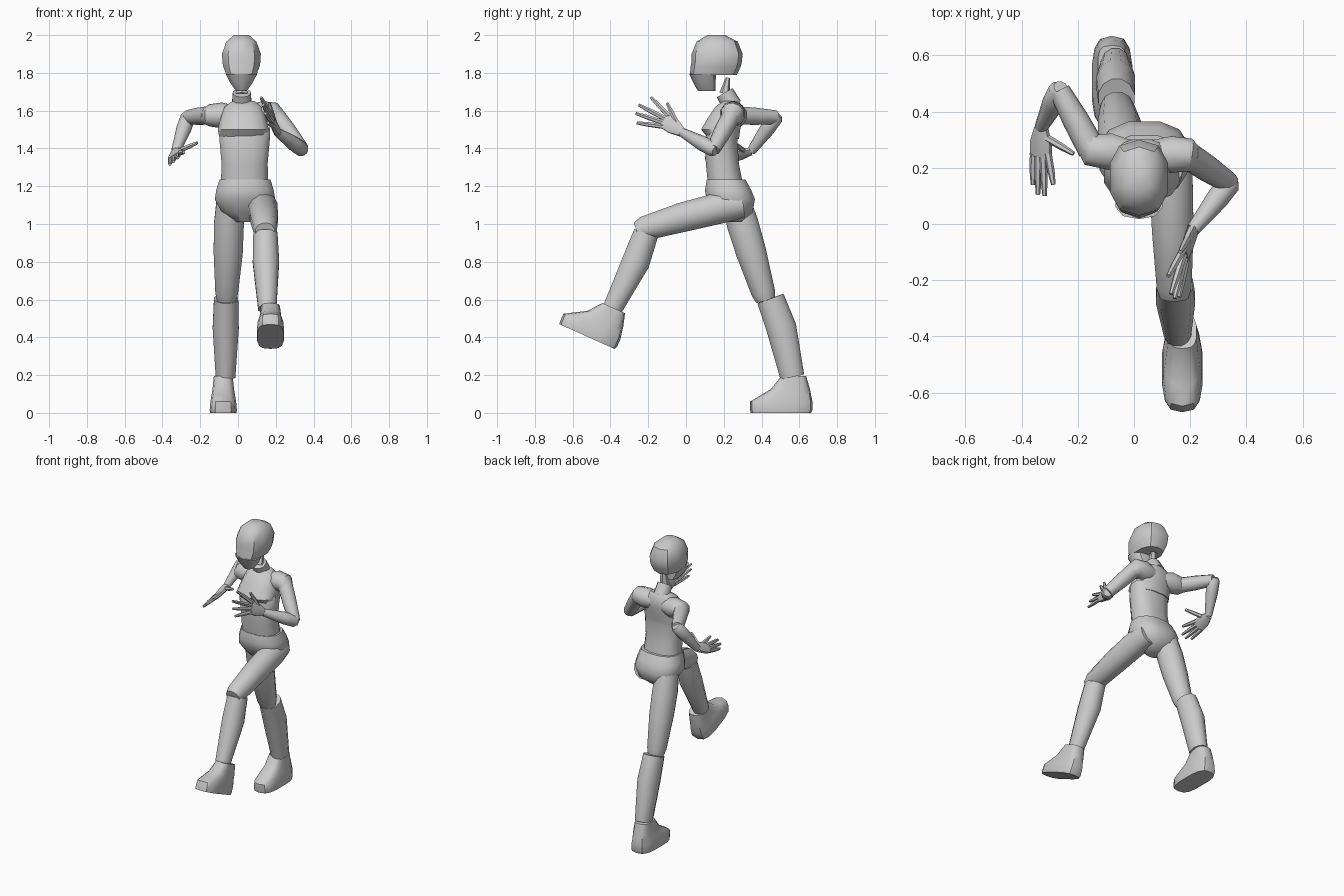
import bpy, bmesh, math
from mathutils import Vector, Matrix


def finish(name, bm, angle=40):
    bmesh.ops.recalc_face_normals(bm, faces=bm.faces)
    me = bpy.data.meshes.new(name)
    bm.to_mesh(me)
    bm.free()
    ob = bpy.data.objects.new(name, me)
    bpy.context.collection.objects.link(ob)
    bpy.ops.object.select_all(action='DESELECT')
    ob.select_set(True)
    bpy.context.view_layer.objects.active = ob
    bpy.ops.object.shade_smooth_by_angle(angle=math.radians(angle))
    return ob


def skin(name, loops):
    bm = bmesh.new()
    rows = [[bm.verts.new(p) for p in loop] for loop in loops]
    n = len(rows[0])
    for a, b in zip(rows, rows[1:]):
        for i in range(n):
            j = (i + 1) % n
            bm.faces.new((a[i], a[j], b[j], b[i]))
    bm.faces.new(rows[0])
    bm.faces.new(rows[-1])
    return finish(name, bm)


def superellipse(n, power):
    pts = []
    for i in range(n):
        t = 2 * math.pi * (i + 0.5) / n
        c, s = math.cos(t), math.sin(t)
        pts.append((math.copysign(abs(c) ** power, c), math.copysign(abs(s) ** power, s)))
    k = max(p[0] for p in pts)
    return [(x / k, y / k) for x, y in pts]


# horizontal rings: (z, y front, y back, half width)
def stack(name, cx, rings, n=12, power=0.8):
    shape = superellipse(n, power)
    return skin(name, [[(cx + w * x, (y0 + y1) / 2 + (y1 - y0) / 2 * y, z) for x, y in shape]
                       for z, y0, y1, w in rings])


# limb: list of (point, width radius, depth radius), rings square to the path
def limb(name, path, n=10, side=(1, 0, 0)):
    pts = [Vector(p[0]) for p in path]
    shape = superellipse(n, 1.0)
    loops = []
    for i, (p, ra, rb) in enumerate(path):
        d = (pts[min(i + 1, len(pts) - 1)] - pts[max(i - 1, 0)]).normalized()
        v = d.cross(Vector(side)).normalized()
        u = v.cross(d)
        loops.append([pts[i] + u * ra * x + v * rb * y for x, y in shape])
    return skin(name, loops)


# head, jaw and neck
stack("head", 0.018, [(1.79, 0.025, 0.265, 0.08), (1.835, 0.03, 0.285, 0.097),
                      (1.855, 0.034, 0.29, 0.1), (1.90, 0.035, 0.295, 0.103),
                      (1.965, 0.06, 0.27, 0.08), (2.0, 0.115, 0.205, 0.04)], 10)
stack("jaw", 0.018, [(1.705, 0.065, 0.155, 0.028), (1.745, 0.042, 0.155, 0.058),
                     (1.795, 0.02, 0.155, 0.084)], 10)
limb("neck", [((0.02, 0.245, 1.625), 0.053, 0.05), ((0.02, 0.205, 1.695), 0.047, 0.046)])
limb("throat", [((0.02, 0.205, 1.69), 0.03, 0.025), ((0.02, 0.222, 1.775), 0.02, 0.01)], 6)

# torso
stack("chest", 0.028, [(1.45, 0.12, 0.28, 0.125), (1.50, 0.08, 0.287, 0.135),
                       (1.56, 0.115, 0.30, 0.12), (1.62, 0.155, 0.30, 0.10),
                       (1.65, 0.195, 0.28, 0.06)])
stack("abdomen", 0.035, [(1.22, 0.115, 0.30, 0.125), (1.32, 0.105, 0.28, 0.122),
                         (1.44, 0.10, 0.272, 0.133), (1.51, 0.12, 0.285, 0.135)])
stack("pelvis", 0.037, [(1.01, 0.20, 0.29, 0.05), (1.06, 0.155, 0.352, 0.12),
                        (1.13, 0.11, 0.365, 0.16), (1.18, 0.10, 0.345, 0.152),
                        (1.235, 0.11, 0.315, 0.135)])

# shoulders and arms
arms = {
    "right": [(-0.02, 0.25, 1.575), (-0.15, 0.265, 1.575), (-0.265, 0.475, 1.565), (-0.33, 0.345, 1.385)],
    "left": [(0.07, 0.25, 1.58), (0.19, 0.245, 1.585), (0.34, 0.145, 1.395), (0.21, -0.02, 1.485)],
}
for s, pts in arms.items():
    inner, sh, el, wr = [Vector(p) for p in pts]
    limb(s + "_shoulder", [(inner, 0.05, 0.05), (inner.lerp(sh, 0.5), 0.065, 0.065),
                           (sh, 0.06, 0.056), (sh.lerp(el, 0.15), 0.045, 0.045)], side=(0, 1, 0))
    limb(s + "_upper_arm", [(sh, 0.048, 0.048), (sh.lerp(el, 0.5), 0.045, 0.045),
                            (el, 0.036, 0.036)], side=(0, 0, 1))
    limb(s + "_forearm", [(el + (el - wr) * 0.08, 0.026, 0.026), (el, 0.038, 0.038),
                          (el.lerp(wr, 0.35), 0.038, 0.038), (wr, 0.023, 0.023)], side=(0, 0, 1))

# hands: four fingers then the thumb, given by their tips
hands = {
    "right": ((-0.332, 0.24, 1.355), (0.81, 0, 0.59),
              [(-0.36, 0.14, 1.315), (-0.342, 0.105, 1.33), (-0.318, 0.10, 1.35),
               (-0.287, 0.14, 1.38), (-0.215, 0.25, 1.43)]),
    "left": ((0.178, -0.115, 1.55), (-0.15, 0.5, 0.8),
             [(0.16, -0.26, 1.535), (0.145, -0.265, 1.585), (0.132, -0.25, 1.63),
              (0.122, -0.185, 1.67), (0.165, -0.10, 1.64)]),
}
for s, (knuckle, across, tips) in hands.items():
    wr, kn, across = Vector(arms[s][3]), Vector(knuckle), Vector(across).normalized()
    limb(s + "_palm", [(wr, 0.024, 0.02), (wr.lerp(kn, 0.5), 0.042, 0.018),
                       (kn, 0.044, 0.014)], 8, side=across)
    for i, tip in enumerate(tips):
        if i < 4:
            base = kn + across * (i - 1.5) * 0.021 - (kn - wr) * 0.1
        else:
            base = wr.lerp(kn, 0.35) + across * 0.02
        tip = Vector(tip)
        limb(f"{s}_finger_{i + 1}", [(base, 0.012, 0.012), (base.lerp(tip, 0.6), 0.011, 0.011),
                                     (tip, 0.007, 0.007)], 6, side=across)

# legs
limb("left_thigh", [((0.125, 0.30, 1.105), 0.065, 0.07), ((0.13, 0.20, 1.09), 0.078, 0.083),
                    ((0.138, -0.02, 1.035), 0.074, 0.078), ((0.143, -0.225, 0.975), 0.062, 0.064),
                    ((0.143, -0.262, 0.963), 0.05, 0.045)], 12)
limb("left_shin", [((0.145, -0.212, 0.95), 0.064, 0.066), ((0.148, -0.265, 0.80), 0.07, 0.074),
                   ((0.155, -0.39, 0.55), 0.048, 0.052)], 12)
limb("right_thigh", [((-0.045, 0.27, 1.11), 0.07, 0.075), ((-0.048, 0.30, 1.0), 0.079, 0.084),
                     ((-0.052, 0.345, 0.85), 0.077, 0.08), ((-0.06, 0.41, 0.635), 0.06, 0.063),
                     ((-0.06, 0.422, 0.595), 0.05, 0.05)], 12)
limb("right_shin", [((-0.063, 0.447, 0.605), 0.064, 0.074), ((-0.065, 0.505, 0.45), 0.069, 0.08),
                    ((-0.066, 0.563, 0.19), 0.052, 0.064)], 12)

# feet: same shape, the left one swung forward with its toe raised
FOOT = [(0.0, 0.345, 0.66, 0.07), (0.015, 0.342, 0.667, 0.072), (0.06, 0.342, 0.667, 0.068),
        (0.095, 0.40, 0.66, 0.062), (0.125, 0.45, 0.655, 0.057), (0.195, 0.505, 0.635, 0.05)]
stack("right_foot", -0.078, FOOT, 14, 0.65)
left = stack("left_foot", 0.172, FOOT, 14, 0.65)
left.data.transform(Matrix.Translation((0, -0.385, 0.55)) @ Matrix.Rotation(math.radians(-24), 4, 'X')
                    @ Matrix.Translation((0, -0.57, -0.19)))
